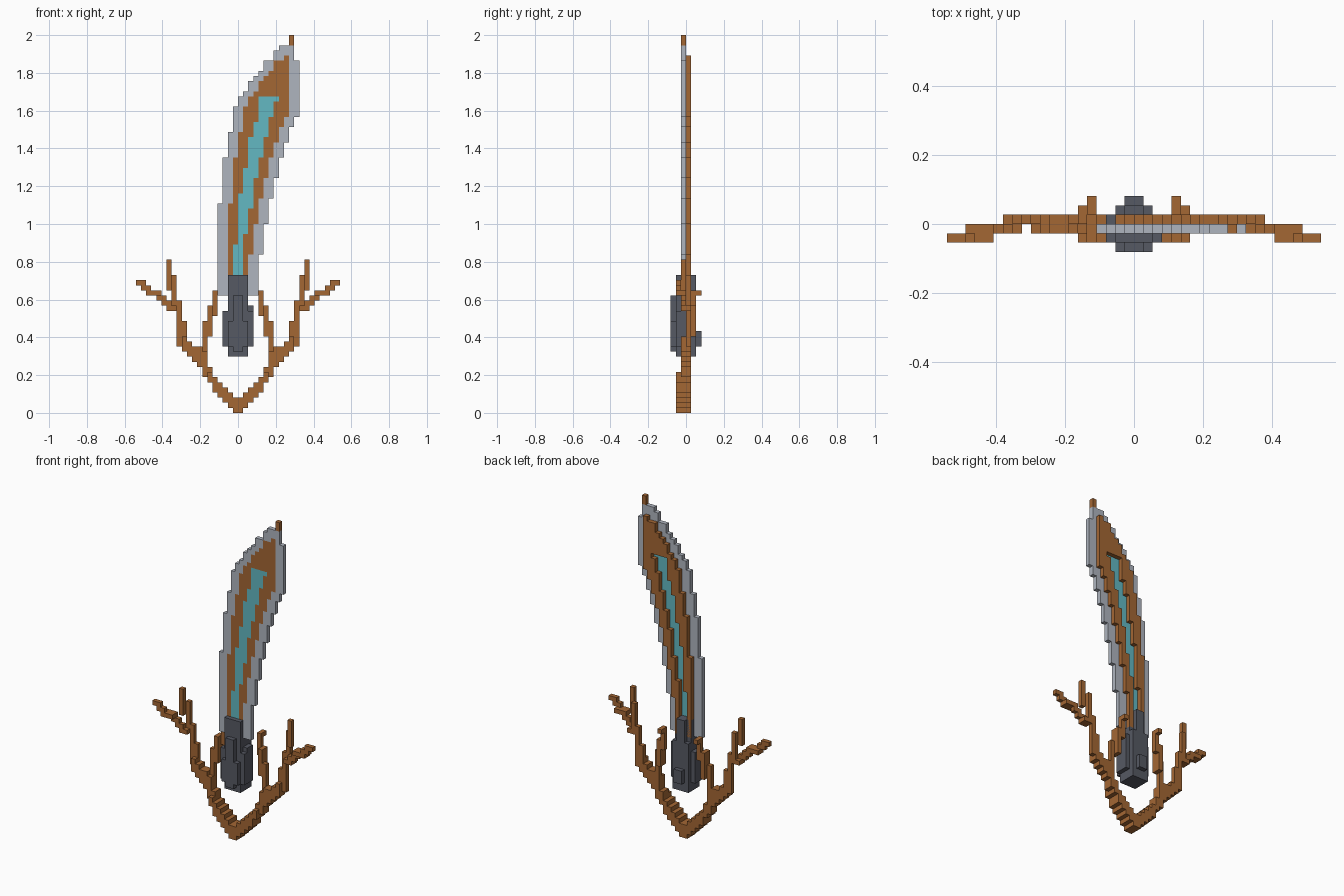
import bpy
import bmesh
from mathutils import Vector

cube = bpy.data.objects.get("Cube")
if cube:
    bpy.data.objects.remove(cube, do_unlink=True)

UNIT = 2 / 74  # size of one block


def material(name, r, g, b):
    m = bpy.data.materials.new(name)
    m.use_nodes = True
    m.diffuse_color = (r, g, b, 1)
    m.node_tree.nodes["Principled BSDF"].inputs["Base Color"].default_value = (r, g, b, 1)
    return m


WOOD = material("brown wood", .37, .135, .034)
SILVER = material("silver edge", .43, .46, .52)
CYAN = material("cyan core", .125, .48, .54)
GREY = material("dark grey grip", .093, .1, .125)

# The four corners of a block's face, walking round the face direction
AXES = [Vector((1, 0, 0)), Vector((0, 1, 0)), Vector((0, 0, 1))]


def build(name, cells, mats):
    """Skin a set of blocks {(x, y, z): material index}, keeping outer faces only."""
    bm = bmesh.new()
    for cell, mat in cells.items():
        mid = Vector(cell) + Vector((.5, .5, .5))
        for i in range(3):
            for sign in (-1, 1):
                n = AXES[i] * sign
                if tuple(int(v) for v in Vector(cell) + n) in cells:
                    continue
                u, v = AXES[(i + 1) % 3] / 2, AXES[(i + 2) % 3] / 2 * sign
                c = mid + n / 2
                corners = [c - u - v, c + u - v, c + u + v, c - u + v]
                face = bm.faces.new([bm.verts.new(p * UNIT) for p in corners])
                face.material_index = mat
    bmesh.ops.remove_doubles(bm, verts=bm.verts, dist=UNIT / 100)
    bmesh.ops.dissolve_limit(bm, angle_limit=.01, verts=bm.verts, edges=bm.edges,
                             delimit={'MATERIAL', 'NORMAL'})
    mesh = bpy.data.meshes.new(name)
    bm.to_mesh(mesh)
    bm.free()
    for m in mats:
        mesh.materials.append(m)
    obj = bpy.data.objects.new(name, mesh)
    bpy.context.collection.objects.link(obj)
    return obj


def box(cells, x, y, z, mat=0):
    for i in range(*x):
        for j in range(*y):
            for k in range(*z):
                cells[i, j, k] = mat


def edge(steps, z):
    """Stepped outline: the first x whose top lies above row z."""
    return next(x for x, top in steps if z < top)


# Curved blade: silver rim, brown body with a raised back, cyan core
rim_left = [(-4, 41), (-3, 50), (-2, 55), (-1, 60), (0, 62), (1, 63), (2, 65),
            (3, 66), (4, 67), (5, 69), (7, 71), (8, 72)]
rim_right = [(4, 31), (5, 37), (6, 42), (7, 46), (8, 50), (9, 53), (10, 56),
             (11, 58), (12, 72)]
core_left = [(-1, 33), (0, 43), (1, 48), (2, 54), (3, 57), (4, 62)]
core_right = [(1, 35), (2, 40), (3, 46), (4, 50), (5, 54), (6, 58), (7, 61), (8, 62)]
blade = {}
for z in range(23, 72):
    left, right = edge(rim_left, z), edge(rim_right, z)
    box(blade, (left, right if z < 69 else 11), (-1, 0), (z, z + 1), 1)
    if z < 70:
        box(blade, (left + 2, right - 2), (-1, 1), (z, z + 1), 0)
    if z < 62:
        for x in range(edge(core_left, z), edge(core_right, z)):
            blade[x, -1, z] = 2
            blade.pop((x, 0, z), None)
box(blade, (10, 11), (-1, 0), (72, 74), 0)
build("blade", blade, [WOOD, SILVER, CYAN])

# Grip: stacked blocks forming a rounded handle
grip = {}
box(grip, (-2, 2), (-2, 1), (11, 27))
box(grip, (-2, 2), (1, 2), (11, 22))
box(grip, (-1, 1), (1, 2), (22, 27))
box(grip, (-3, 3), (-2, 1), (13, 20))
box(grip, (2, 3), (-1, 1), (20, 21))
box(grip, (-1, 1), (-3, -2), (12, 23))
box(grip, (-2, 2), (-3, -2), (13, 18))
box(grip, (-1, 1), (2, 3), (13, 16))
build("grip", grip, [GREY])

# Guard: one side as (first x, last x, first y, last y, bottom, top)
curved_base = [(0, 1, -2, 1, 0, 3), (1, 2, -2, 1, 1, 4), (2, 3, -2, 1, 2, 5),
               (3, 4, -2, 1, 3, 6), (4, 5, -2, 1, 4, 7), (5, 6, -2, 1, 6, 8),
               (5, 6, -1, 1, 8, 9), (6, 7, -1, 1, 7, 12), (7, 8, -1, 1, 9, 13),
               (8, 9, -1, 1, 10, 13), (9, 10, -1, 1, 11, 14), (10, 11, -1, 1, 12, 15)]
inner_branch = [(6, 7, 0, 1, 12, 18), (5, 6, 0, 2, 15, 21),
                (4, 5, 1, 2, 19, 24), (4, 5, 2, 3, 23, 24)]
outer_branch = [(10, 11, 0, 1, 13, 18), (11, 12, 0, 1, 13, 22),
                (12, 13, 0, 1, 20, 27), (13, 14, -1, 0, 24, 30)]
twig = [(12, 14, -1, 1, 20, 21), (13, 15, -1, 0, 21, 22), (14, 16, -1, 0, 22, 23),
        (15, 18, -2, 0, 23, 24), (17, 19, -2, -1, 24, 25), (18, 20, -2, -1, 25, 26)]

for name, parts in (("guard_base", curved_base), ("inner_branches", inner_branch),
                    ("outer_branches", outer_branch), ("twigs", twig)):
    cells = {}
    for x0, x1, y0, y1, z0, z1 in parts:
        box(cells, (x0, x1), (y0, y1), (z0, z1))
        box(cells, (-x1, -x0), (y0, y1), (z0, z1))
    build(name, cells, [WOOD])
